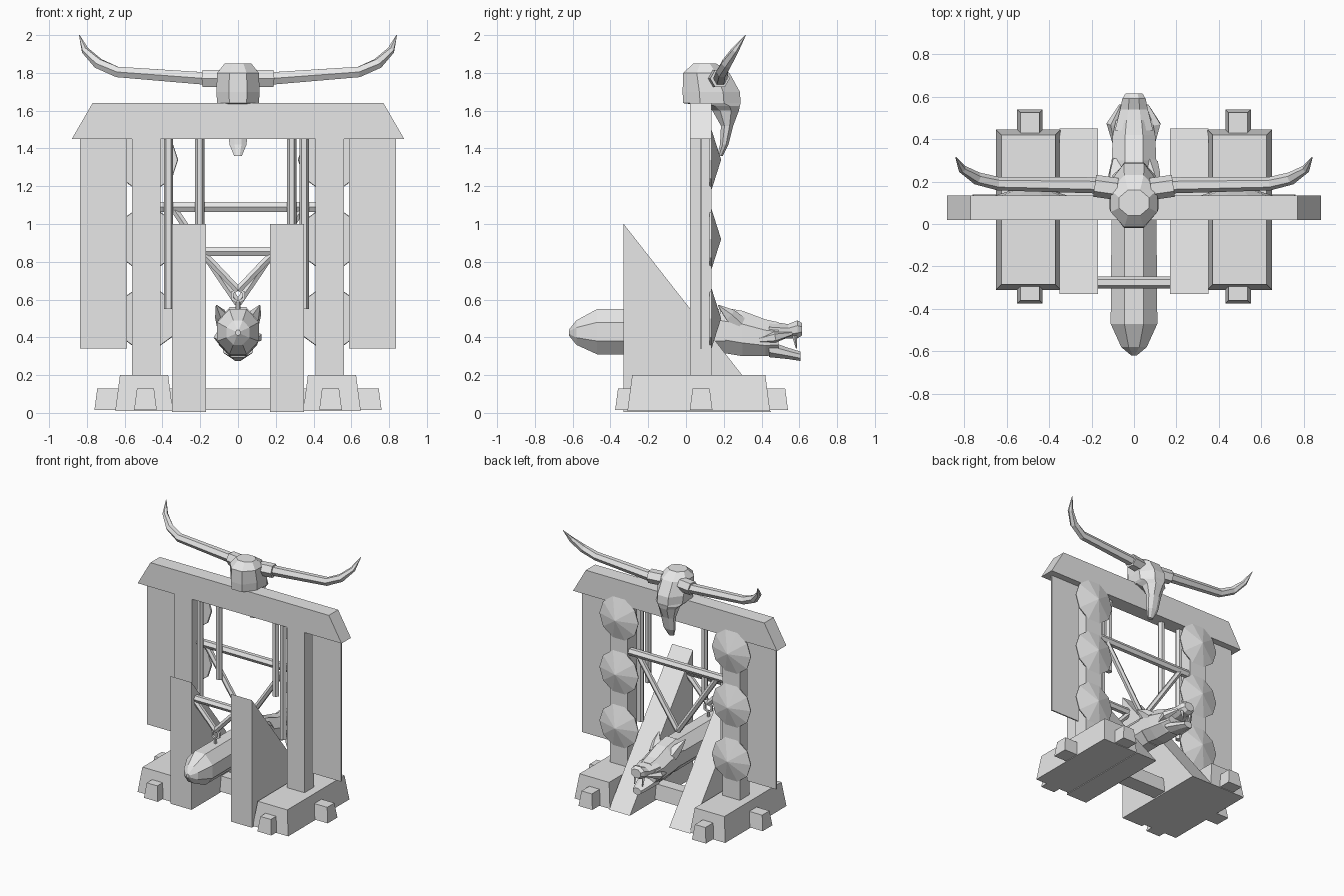
import bpy, bmesh, math
from mathutils import Vector

if "Cube" in bpy.data.objects:
    bpy.data.objects.remove(bpy.data.objects["Cube"], do_unlink=True)

GREY = (0.8, 0.8, 0.8, 1)
mat = bpy.data.materials.new("plain_grey")
mat.use_nodes = True
mat.diffuse_color = GREY
mat.node_tree.nodes["Principled BSDF"].inputs["Base Color"].default_value = GREY


def finish(name, bm):
    bmesh.ops.recalc_face_normals(bm, faces=bm.faces)
    mesh = bpy.data.meshes.new(name)
    bm.to_mesh(mesh)
    bm.free()
    mesh.materials.append(mat)
    ob = bpy.data.objects.new(name, mesh)
    bpy.context.collection.objects.link(ob)
    return ob


def loft(name, rings, closed=False):
    """Skin a list of point rings, capping the ends unless closed."""
    bm = bmesh.new()
    rows = [[bm.verts.new(p) for p in ring] for ring in rings]
    pairs = list(zip(rows, rows[1:]))
    if closed:
        pairs.append((rows[-1], rows[0]))
    else:
        bm.faces.new(rows[0])
        bm.faces.new(rows[-1])
    for a, b in pairs:
        for i in range(len(a)):
            j = (i + 1) % len(a)
            bm.faces.new((a[i], a[j], b[j], b[i]))
    return finish(name, bm)


def box(name, x, y, z, taper=0.0):
    """Box from ranges; the top shrinks by taper on each side."""
    return loft(name, [[(x[0] + t, y[0] + t, h), (x[1] - t, y[0] + t, h),
                        (x[1] - t, y[1] - t, h), (x[0] + t, y[1] - t, h)]
                       for h, t in ((z[0], 0), (z[1], taper))])


def prism(name, profile, axis, lo, hi):
    """Extrude a 2D profile along x or y."""
    def put(p, d):
        return (d, p[0], p[1]) if axis == "x" else (p[0], d, p[1])
    return loft(name, [[put(p, d) for p in profile] for d in (lo, hi)])


def tube(name, path, radii, sides=6):
    """Tapered tube through a path of points."""
    pts = [Vector(p) for p in path]
    rings = []
    for i, p in enumerate(pts):
        d = pts[min(i + 1, len(pts) - 1)] - pts[max(i - 1, 0)]
        q = d.to_track_quat("Z", "Y")
        rings.append([p + q @ Vector((radii[i] * math.cos(k * math.tau / sides),
                                      radii[i] * math.sin(k * math.tau / sides), 0))
                      for k in range(sides)])
    return loft(name, rings)


def pole(name, a, b, r=0.025):
    return tube(name, [a, b], [r, r])


def body(name, stations, axis, sides=8, cx=0):
    """Oval cross-sections (position, half width, low, high) along y or z."""
    rings = []
    grow = 1 / math.cos(math.pi / sides)
    for d, w, lo, hi in stations:
        ring = []
        for k in range(sides):
            a = (k + 0.5) * math.tau / sides
            x = cx + w * grow * math.cos(a)
            v = (lo + hi) / 2 + (hi - lo) / 2 * grow * math.sin(a)
            ring.append((x, d, v) if axis == "y" else (x, v, d))
        rings.append(ring)
    return loft(name, rings)


def span(s, a, b):
    return tuple(sorted((s * a, s * b)))


# Gate beam and the long sleeper under the frame
prism("top_beam", [(-0.88, 1.45), (0.88, 1.45), (0.77, 1.64), (-0.77, 1.64)], "y", 0.02, 0.135)
box("cross_sleeper", (-0.76, 0.76), (0.02, 0.14), (0.015, 0.13), 0.015)

for s, side in ((1, "left"), (-1, "right")):
    # Base and its sleeper
    box(side + "_base", span(s, 0.345, 0.65), (-0.31, 0.445), (0.01, 0.2), 0.025)
    box(side + "_sleeper", span(s, 0.43, 0.55), (-0.375, 0.54), (0.015, 0.13), 0.015)
    # Post, hanging panel and sloped buttress
    box(side + "_post", span(s, 0.41, 0.56), (0.02, 0.135), (0.19, 1.46))
    box(side + "_panel", span(s, 0.587, 0.837), (0.074, 0.084), (0.34, 1.46))
    prism(side + "_buttress", [(-0.33, 0.005), (-0.33, 1.0), (0.45, 0.005)], "x", *span(s, 0.17, 0.35))
    # Cone shields on the back of the post
    for n, z in enumerate((0.5, 0.92, 1.34)):
        tube(f"{side}_shield_{n}", [(s * 0.485, 0.125, z), (s * 0.485, 0.135, z), (s * 0.485, 0.185, z)],
             [0.165, 0.168, 0.003], 10)
    # Diagonal slings
    pole(side + "_back_sling", (s * 0.34, 0.1, 1.08), (0, 0.1, 0.58), 0.022)
    pole(side + "_front_sling", (s * 0.2, -0.275, 0.86), (0, -0.275, 0.65), 0.022)

    # Skull horn and its socket
    pole(side + "_horn_socket", (s * 0.08, 0.165, 1.77), (s * 0.185, 0.18, 1.77), 0.052)
    tube(side + "_horn",
         [(s * 0.17, 0.182, 1.77), (s * 0.64, 0.19, 1.805), (s * 0.74, 0.215, 1.85),
          (s * 0.81, 0.26, 1.92), (s * 0.84, 0.315, 2.0)],
         [0.038, 0.032, 0.03, 0.02, 0.002])

    # Ram head ear and cheek
    tube(side + "_ear", [(s * 0.07, 0.28, 0.47), (s * 0.09, 0.23, 0.52), (s * 0.115, 0.17, 0.57)],
         [0.045, 0.035, 0.003], 5)
    tube(side + "_cheek", [(s * 0.085, 0.36, 0.38), (s * 0.1, 0.47, 0.4), (s * 0.06, 0.56, 0.42)],
         [0.01, 0.03, 0.01], 5)
    # Fangs
    tube(side + "_fang", [(s * 0.035, 0.575, 0.41), (s * 0.035, 0.585, 0.34)], [0.014, 0.003], 4)

# Hanging rods and cross bars
for n, (x, low) in enumerate(((-0.368, 0.55), (-0.203, 0.87), (0.285, 0.87), (0.35, 0.55))):
    pole(f"hanging_rod_{n}", (x, 0.06, 1.46), (x, 0.06, low))
pole("upper_cross_bar", (-0.43, 0.1, 1.09), (0.43, 0.1, 1.09), 0.03)
pole("lower_cross_bar", (-0.2, -0.275, 0.855), (0.2, -0.275, 0.855), 0.028)

# Ring and link holding the ram
rings = []
for k in range(6):
    a = (k + 0.5) * math.tau / 6
    rings.append([(r * math.cos(a), -0.275 + dy, 0.62 + r * math.sin(a))
                  for r, dy in ((0.042, -0.008), (0.042, 0.008), (0.026, 0.008), (0.026, -0.008))])
loft("ram_ring", rings, closed=True)
pole("ram_link", (0, -0.275, 0.59), (0, -0.275, 0.53), 0.012)

# Ram log with a pointed rear and a beast head
body("ram_log", [(-0.62, 0.012, 0.41, 0.44), (-0.58, 0.06, 0.36, 0.49), (-0.47, 0.11, 0.31, 0.55),
                 (0.1, 0.105, 0.31, 0.55), (0.21, 0.105, 0.31, 0.55)], "y")
body("ram_head", [(0.18, 0.105, 0.32, 0.56), (0.3, 0.105, 0.3, 0.54),
                  (0.42, 0.1, 0.3, 0.495), (0.49, 0.085, 0.31, 0.48)], "y")
body("ram_upper_jaw", [(0.44, 0.09, 0.38, 0.485), (0.54, 0.065, 0.395, 0.47),
                       (0.59, 0.055, 0.395, 0.49), (0.615, 0.04, 0.41, 0.475)], "y")
body("ram_lower_jaw", [(0.44, 0.08, 0.295, 0.38), (0.54, 0.055, 0.285, 0.345),
                       (0.605, 0.035, 0.275, 0.325)], "y")

# Horned skull on the beam, facing back
body("skull", [(1.36, 0.02, 0.165, 0.195), (1.42, 0.045, 0.18, 0.225), (1.52, 0.055, 0.185, 0.25),
               (1.6, 0.075, 0.14, 0.28), (1.625, 0.1, 0.1, 0.285), (1.64, 0.11, -0.015, 0.29),
               (1.7, 0.115, -0.018, 0.285), (1.8, 0.11, -0.015, 0.23), (1.85, 0.07, 0.04, 0.16)], "z")
